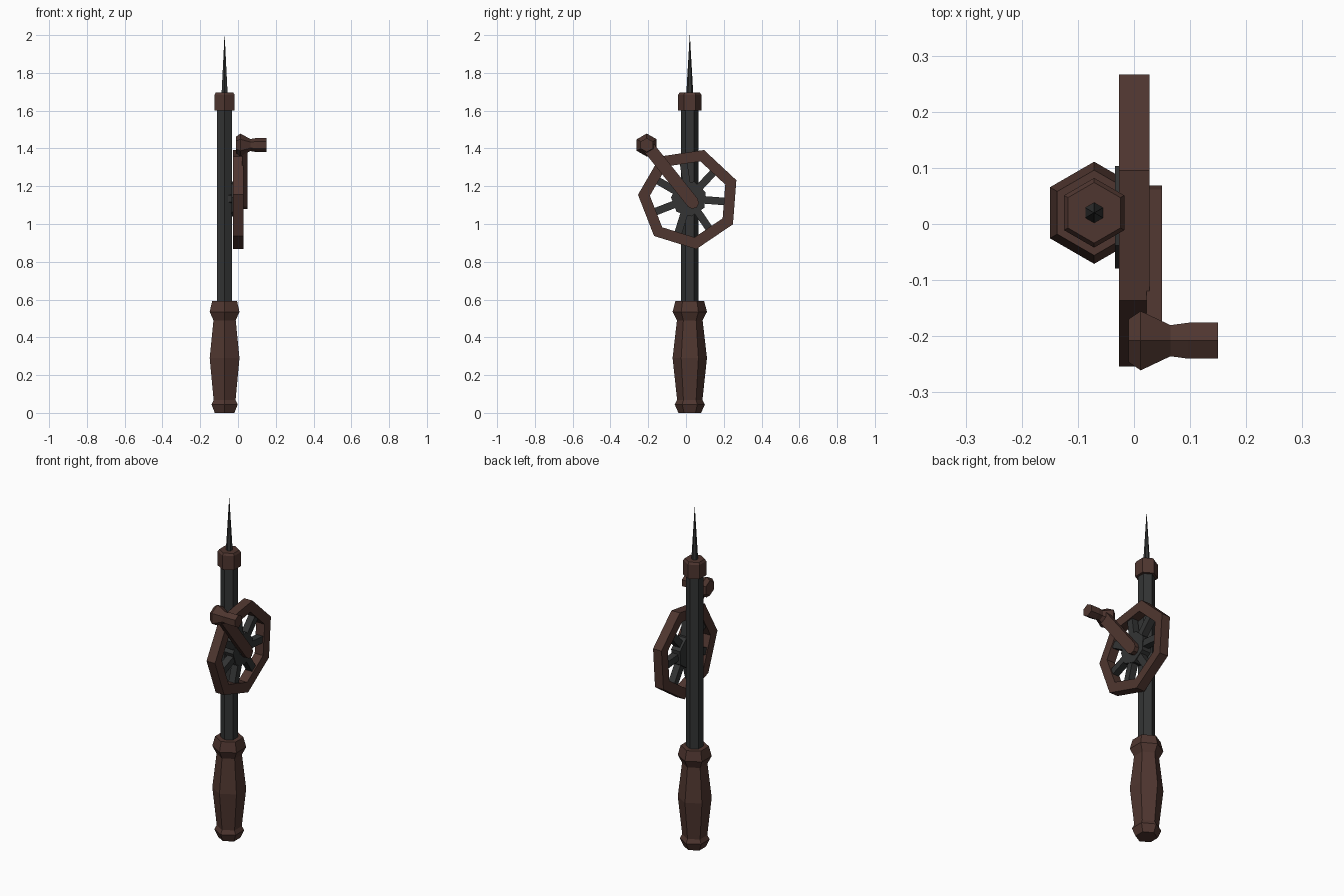
import bpy, bmesh, math
from mathutils import Matrix, Vector

if "Cube" in bpy.data.objects:
    bpy.data.objects.remove(bpy.data.objects["Cube"])


def material(name, rgb):
    m = bpy.data.materials.new(name)
    m.diffuse_color = (*rgb, 1)
    m.use_nodes = True
    m.node_tree.nodes["Principled BSDF"].inputs["Base Color"].default_value = m.diffuse_color
    return m


WOOD = material("dark brown wood", (0.078, 0.037, 0.029))
IRON = material("dark iron", (0.033, 0.034, 0.034))

AX, AY = -0.071, 0.02      # shaft axis
WY, WZ = 0.015, 1.134      # wheel centre
KY, KZ = -0.208, 1.418     # crank grip centre


def finish(bm, name, mat):
    bmesh.ops.recalc_face_normals(bm, faces=bm.faces)
    me = bpy.data.meshes.new(name)
    bm.to_mesh(me)
    bm.free()
    me.materials.append(mat)
    ob = bpy.data.objects.new(name, me)
    bpy.context.collection.objects.link(ob)
    return ob


def lathe(name, profile, mat, matrix, sides=6, phase=90):
    """Stack of polygon rings from (radius, height) pairs, capped at both ends."""
    bm = bmesh.new()
    rings = []
    for r, h in profile:
        ring = []
        for i in range(sides):
            a = math.radians(phase) + math.tau * i / sides
            ring.append(bm.verts.new(matrix @ Vector((r * math.cos(a), r * math.sin(a), h))))
        rings.append(ring)
    for lo, hi in zip(rings, rings[1:]):
        for i in range(sides):
            j = (i + 1) % sides
            bm.faces.new((lo[i], lo[j], hi[j], hi[i]))
    bm.faces.new(rings[0])
    bm.faces.new(rings[-1])
    return finish(bm, name, mat)


def plate(name, outline, x0, x1, mat):
    """Outline in the yz plane extruded along x."""
    bm = bmesh.new()
    f = bm.faces.new([bm.verts.new((x0, y, z)) for y, z in outline])
    new = bmesh.ops.extrude_face_region(bm, geom=[f])["geom"]
    bmesh.ops.translate(bm, vec=(x1 - x0, 0, 0),
                        verts=[v for v in new if isinstance(v, bmesh.types.BMVert)])
    return finish(bm, name, mat)


upright = Matrix.Translation((AX, AY, 0))


def sideways(y, z):
    # maps local x,y,z to world y,z,x
    return Matrix.Translation((0, y, z)) @ Matrix(
        ((0, 0, 1, 0), (1, 0, 0, 0), (0, 1, 0, 0), (0, 0, 0, 1)))


# Handle, shaft, collar and spike
lathe("handle", [(0.06, 0), (0.08, 0.045), (0.067, 0.068), (0.091, 0.29),
                 (0.068, 0.49), (0.091, 0.535), (0.076, 0.592)], WOOD, upright)
lathe("shaft", [(0.046, 0.57), (0.046, 1.62)], IRON, upright)
lathe("collar", [(0.062, 1.6), (0.062, 1.683), (0.054, 1.695)], WOOD, upright)
lathe("spike", [(0.019, 1.68), (0.0005, 2.0)], IRON, upright)

# Seven-sided wheel rim
N, PHASE = 7, 72.7
bm = bmesh.new()
rings = []
for i in range(N):
    a = math.radians(PHASE + 360 * i / N)
    rings.append([bm.verts.new((x, WY + r * math.cos(a), WZ + r * math.sin(a)))
                  for r, x in ((0.27, -0.027), (0.27, 0.028), (0.207, 0.028), (0.207, -0.027))])
for i in range(N):
    p, q = rings[i], rings[(i + 1) % N]
    for k in range(4):
        m = (k + 1) % 4
        bm.faces.new((p[k], q[k], q[m], p[m]))
finish(bm, "wheel_rim", WOOD)

# Hub and spokes
lathe("wheel_hub", [(0.095, -0.034), (0.095, 0.024)], IRON, sideways(WY, WZ), N, PHASE)
lathe("wheel_axle", [(0.035, -0.06), (0.035, 0.03)], IRON, sideways(WY, WZ))
for i in range(N):
    a = PHASE + 360 * (i + 0.5) / N
    d = Vector((math.cos(math.radians(a)), math.sin(math.radians(a))))
    n = Vector((-d.y, d.x)) * 0.02
    c = Vector((WY, WZ))
    plate(f"spoke_{i + 1}", [c + d * 0.07 - n, c + d * 0.2 - n, c + d * 0.2 + n, c + d * 0.07 + n],
          -0.02, 0.02, IRON)

# Crank arm: bar with a rounded lower end
low, high = Vector((0.036, 1.113)), Vector((KY, KZ))
direction = math.atan2(high.y - low.y, high.x - low.x)
outline = []
for end, start in ((low, direction + math.pi / 2), (high, direction - math.pi / 2)):
    for k in range(5):
        a = start + math.pi * k / 4
        outline.append(end + Vector((math.cos(a), math.sin(a))) * 0.033)
plate("crank_arm", outline, 0.022, 0.05, WOOD)

# Crank grip, hexagonal and pointing to +x
lathe("crank_grip", [(0.044, -0.01), (0.061, 0.012), (0.032, 0.065),
                     (0.037, 0.097), (0.037, 0.15)], WOOD, sideways(KY, KZ))
